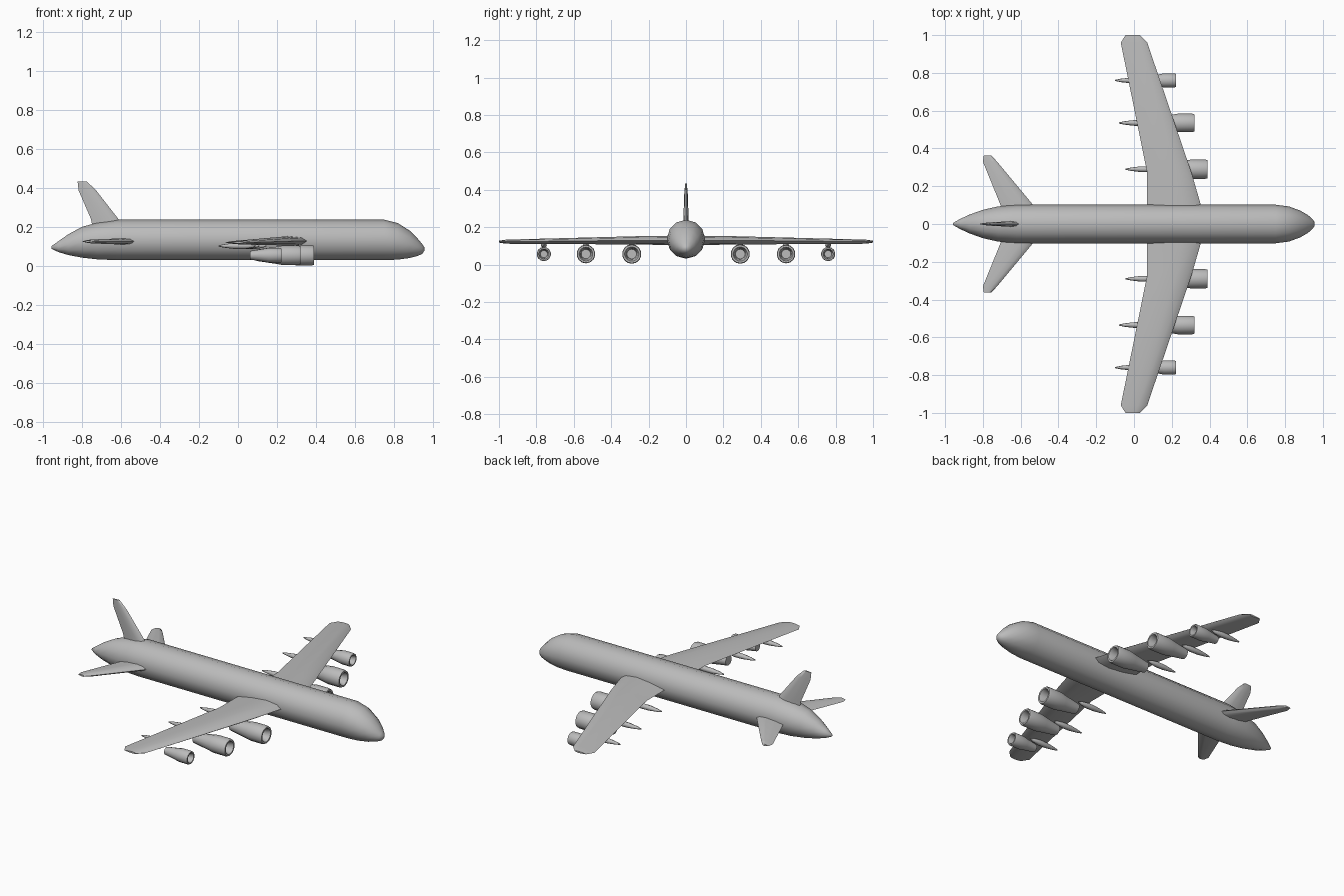
import bpy, bmesh, math
from mathutils import Vector

cube = bpy.data.objects.get("Cube")
if cube:
    bpy.data.objects.remove(cube, do_unlink=True)

grey = bpy.data.materials.new("airframe grey")
grey.use_nodes = True
grey.diffuse_color = (0.5, 0.5, 0.5, 1)
grey.node_tree.nodes["Principled BSDF"].inputs["Base Color"].default_value = (0.5, 0.5, 0.5, 1)


def loft(name, rings, angle=40):
    """Skin closed rings of equal size, cap both ends and shade smooth."""
    bm = bmesh.new()
    rows = [[bm.verts.new(p) for p in ring] for ring in rings]
    n = len(rows[0])
    for a, b in zip(rows, rows[1:]):
        for i in range(n):
            j = (i + 1) % n
            bm.faces.new((a[i], a[j], b[j], b[i]))
    bm.faces.new(rows[0][::-1])
    bm.faces.new(rows[-1])
    bmesh.ops.recalc_face_normals(bm, faces=bm.faces)
    mesh = bpy.data.meshes.new(name)
    bm.to_mesh(mesh)
    bm.free()
    mesh.materials.append(grey)
    obj = bpy.data.objects.new(name, mesh)
    bpy.context.collection.objects.link(obj)
    bpy.ops.object.select_all(action="DESELECT")
    obj.select_set(True)
    bpy.context.view_layer.objects.active = obj
    bpy.ops.object.shade_smooth_by_angle(angle=math.radians(angle))
    return obj


def oval(x, y, z, ry, rz, n=12):
    """Upright ring around the long axis."""
    turn = [math.tau * i / n for i in range(n)]
    return [Vector((x, y + ry * math.sin(t), z + rz * math.cos(t))) for t in turn]


def foil(back, front, span, mid, thick, upright=False):
    """Rounded blade section; the span runs along y, or along z if upright."""
    shape = [(0, 0), (0.3, 0.32), (0.65, 0.5), (0.9, 0.35),
             (1, 0), (0.9, -0.35), (0.65, -0.5), (0.3, -0.32)]
    ring = []
    for u, v in shape:
        x, w = back + u * (front - back), mid + v * thick
        ring.append(Vector((x, w, span) if upright else (x, span, w)))
    return ring


# Fuselage: x, bottom, top, half width
body = [(-0.957, 0.09, 0.104, 0.006), (-0.92, 0.073, 0.13, 0.027),
        (-0.87, 0.058, 0.165, 0.05), (-0.8, 0.045, 0.203, 0.075),
        (-0.72, 0.036, 0.225, 0.093), (-0.62, 0.032, 0.24, 0.102),
        (0.75, 0.032, 0.24, 0.102), (0.82, 0.035, 0.222, 0.093),
        (0.88, 0.043, 0.184, 0.071), (0.92, 0.053, 0.145, 0.048),
        (0.945, 0.064, 0.114, 0.026), (0.956, 0.08, 0.098, 0.01)]
loft("fuselage", [oval(x, 0, (lo + hi) / 2, w, (hi - lo) / 2) for x, lo, hi, w in body], 60)

# Wing and tailplane half sections: back, front, span, height, thickness
wing = [(0.07, 0.36, 0.08, 0.13, 0.05), (0.07, 0.305, 0.27, 0.13, 0.044),
        (-0.07, 0.07, 0.96, 0.123, 0.022), (-0.045, 0.03, 1.0, 0.123, 0.01)]
tail = [(-0.69, -0.5, 0.06, 0.128, 0.034), (-0.8, -0.725, 0.33, 0.128, 0.02),
        (-0.795, -0.755, 0.362, 0.128, 0.01)]
for name, half in (("wing", wing), ("tailplane", tail)):
    other = [(b, f, -s, z, t) for b, f, s, z, t in reversed(half)]
    loft(name, [foil(*row) for row in other + half], 60)

# Fin
fin = [(-0.745, -0.58, 0.2, 0, 0.032), (-0.755, -0.615, 0.245, 0, 0.028),
       (-0.818, -0.728, 0.39, 0, 0.018), (-0.823, -0.775, 0.435, 0, 0.008)]
loft("fin", [foil(*row, upright=True) for row in fin], 60)

# Engines with hollow intakes, and fairings under the trailing edge
stations = [("inner", 0.29, 0.39, 0.225, 0.052, -0.045),
            ("middle", 0.535, 0.32, 0.225, 0.05, -0.08),
            ("outer", 0.76, 0.222, 0.16, 0.038, -0.1)]
for side, sign in (("left", 1), ("right", -1)):
    for place, y, front, length, r, end in stations:
        profile = [(1, 0.58), (0.55, 0.88), (0.4, 1), (0.05, 1), (0, 0.93),
                   (0, 0.74), (0.1, 0.6), (0.3, 0.5)]
        loft(f"{side}_{place}_engine",
             [oval(front - u * length, sign * y, 0.057, k * r, k * r, 14) for u, k in profile], 45)
        spindle = [(0, 0.003), (0.03, 0.009), (0.08, 0.015), (0.13, 0.016),
                   (0.17, 0.01), (0.19, 0.003)]
        loft(f"{side}_{place}_fairing",
             [oval(end + u, sign * y, 0.105, k, k, 8) for u, k in spindle], 60)
